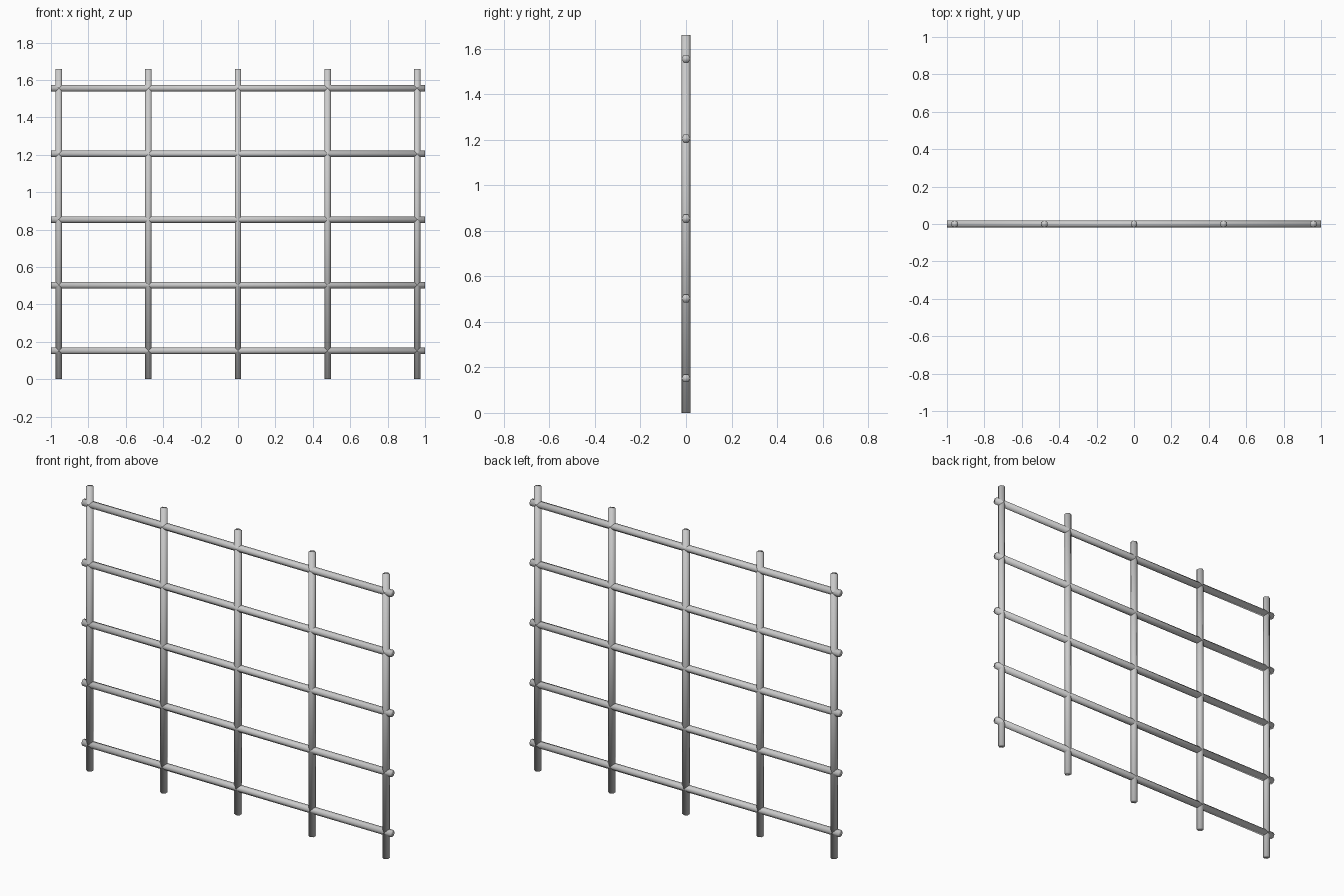
import bpy
from math import pi

if "Cube" in bpy.data.objects:
    bpy.data.objects.remove(bpy.data.objects["Cube"])

R = 0.02  # bar radius, six-sided bars


def bar(name, length, location, rotation=(0, 0, 0)):
    bpy.ops.mesh.primitive_cylinder_add(vertices=6, radius=R, depth=length,
                                        location=location, rotation=rotation)
    ob = bpy.context.object
    ob.name = name
    bpy.ops.object.shade_smooth()
    return ob


# Upright bars, flats facing sideways
HEIGHT = 1.66
for i in range(5):
    bar(f"upright_bar_{i + 1}", HEIGHT, ((i - 2) * 0.479, 0, HEIGHT / 2))

# Cross bars, flats facing up and down
for i in range(5):
    bar(f"cross_bar_{i + 1}", 2.0, (0, 0, 0.152 + i * 0.351), (0, pi / 2, 0))
